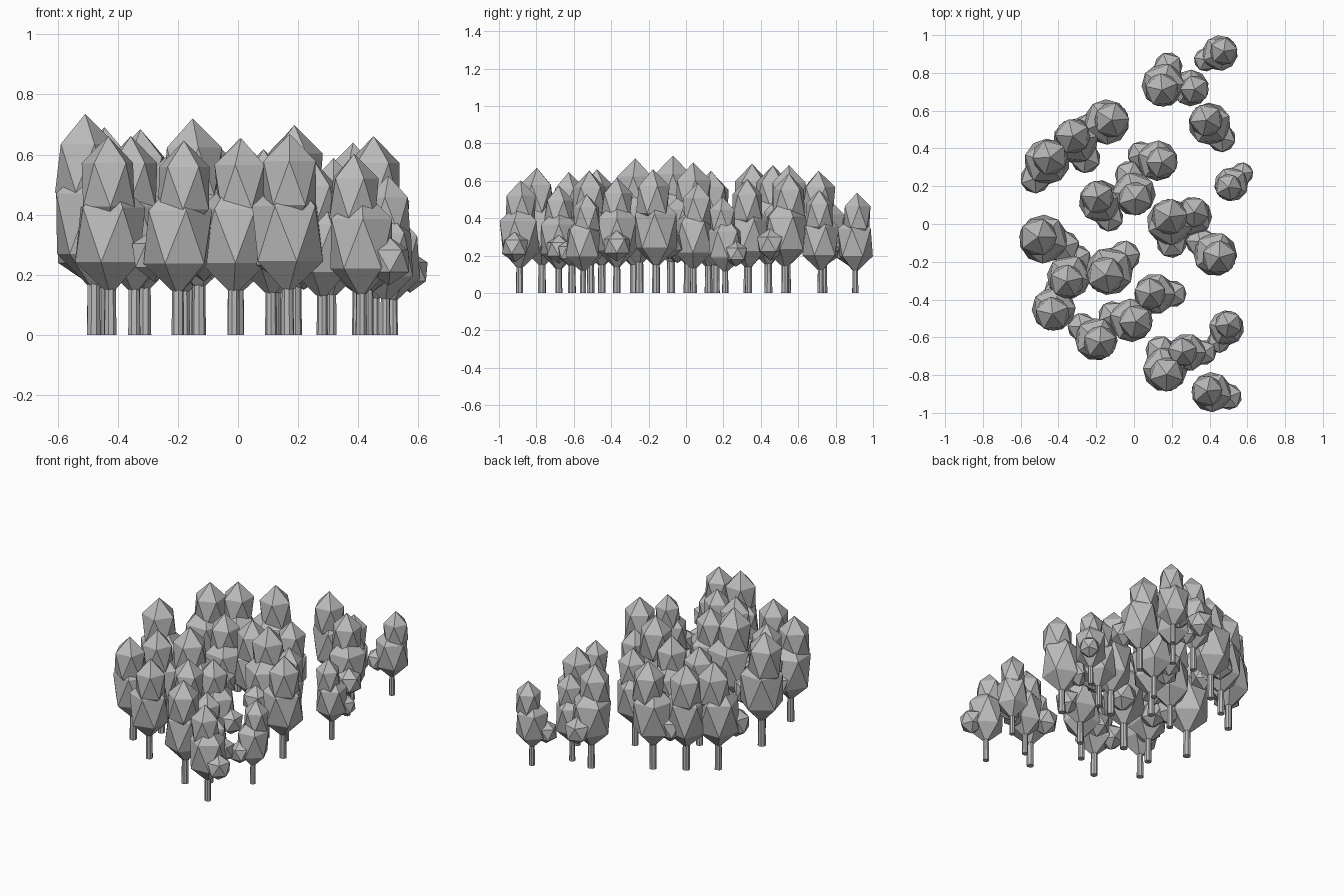
import bpy
import bmesh
import math
from mathutils import Matrix, Vector

if "Cube" in bpy.data.objects:
    bpy.data.objects.remove(bpy.data.objects["Cube"])

grey = bpy.data.materials.new("matte_grey")
grey.diffuse_color = (0.5, 0.5, 0.5, 1)
grey.use_nodes = True
grey.node_tree.nodes["Principled BSDF"].inputs["Base Color"].default_value = grey.diffuse_color

# Tree positions: x, y, size, direction of the low side clump in degrees
TREES = [
    (0.455, 0.905, 0.73, 205), (0.155, 0.735, 0.89, 75), (0.30, 0.72, 0.75, 160),
    (0.40, 0.53, 0.87, -50), (0.515, 0.21, 0.70, 45), (-0.145, 0.54, 0.93, 200),
    (-0.31, 0.44, 0.93, -60), (-0.46, 0.33, 0.94, 235), (0.125, 0.335, 0.83, 160),
    (-0.18, 0.12, 0.87, -60), (0.0, 0.16, 0.89, 105), (0.19, 0.01, 0.95, -85),
    (0.31, 0.04, 0.80, 250), (0.43, -0.16, 0.90, 140), (-0.48, -0.08, 1.0, -20),
    (-0.345, -0.28, 0.90, 65), (-0.13, -0.25, 0.98, 45), (-0.425, -0.45, 0.90, 75),
    (0.11, -0.37, 0.84, 0), (-0.015, -0.51, 0.89, 165), (-0.20, -0.61, 0.88, 140),
    (0.165, -0.77, 0.91, 105), (0.28, -0.68, 0.78, 0), (0.49, -0.55, 0.72, 240),
    (0.41, -0.89, 0.82, -15),
]


def finish(bm, name, matrix):
    mesh = bpy.data.meshes.new(name)
    bm.to_mesh(mesh)
    bm.free()
    mesh.materials.append(grey)
    obj = bpy.data.objects.new(name, mesh)
    obj.matrix_world = matrix
    bpy.context.collection.objects.link(obj)


def clump(name, matrix, offset, z, radius, half_height, turn):
    """Faceted leaf clump: a stretched icosahedron."""
    bm = bmesh.new()
    bmesh.ops.create_icosphere(bm, subdivisions=1, radius=1)
    local = (Matrix.Translation(Vector((offset, 0, z)))
             @ Matrix.Rotation(math.radians(turn), 4, "Z")
             @ Matrix.Diagonal((radius, radius, half_height, 1)))
    bm.transform(local)
    finish(bm, name, matrix)


def trunk(matrix):
    bm = bmesh.new()
    bmesh.ops.create_cone(bm, cap_ends=True, segments=8, radius1=0.024,
                          radius2=0.02, depth=0.3)
    bm.transform(Matrix.Translation((0, 0, 0.15)))
    finish(bm, "trunk", matrix)


# Every tree: trunk, large lower crown, narrower upper crown, low side clump
for x, y, size, angle in TREES:
    m = (Matrix.Translation((x, y, 0))
         @ Matrix.Rotation(math.radians(angle), 4, "Z")
         @ Matrix.Scale(size, 4))
    trunk(m)
    clump("lower_crown", m, 0, 0.37, 0.145, 0.225, 0)
    clump("upper_crown", m, -0.03, 0.555, 0.112, 0.18, 20)
    clump("side_clump", m, 0.115, 0.30, 0.095, 0.10, 36)
